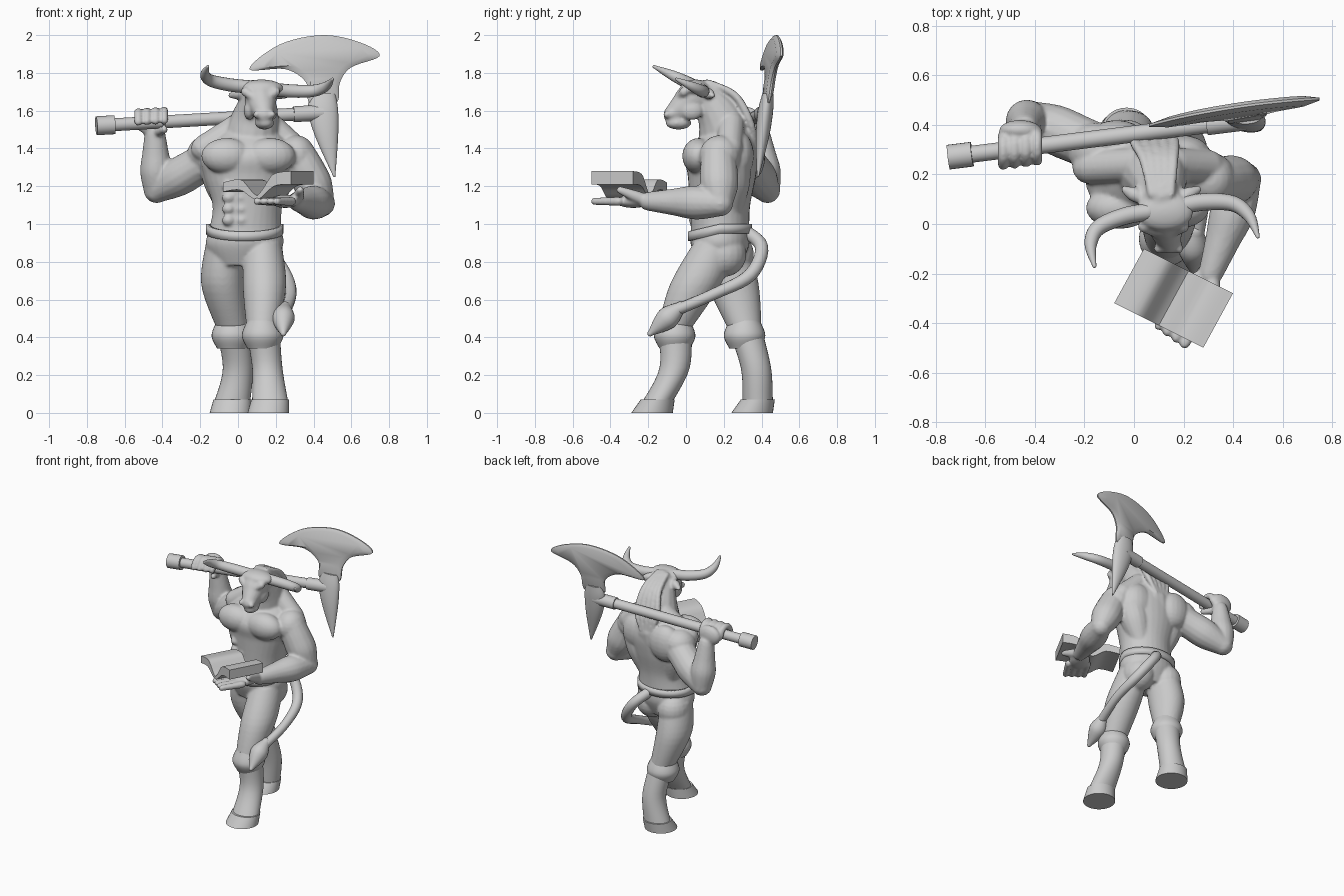
import bpy, bmesh, math
from mathutils import Euler, Matrix, Vector

cube = bpy.data.objects.get("Cube")
if cube:
    bpy.data.objects.remove(cube)

clay = bpy.data.materials.new("clay grey")
clay.use_nodes = True
clay.diffuse_color = (.6, .6, .6, 1)
clay.node_tree.nodes["Principled BSDF"].inputs["Base Color"].default_value = clay.diffuse_color

def select(objects):
    bpy.ops.object.select_all(action='DESELECT')
    for ob in objects:
        ob.select_set(True)
    bpy.context.view_layer.objects.active = objects[0]

def finish(name, bm):
    bmesh.ops.recalc_face_normals(bm, faces=bm.faces)
    mesh = bpy.data.meshes.new(name)
    bm.to_mesh(mesh)
    bm.free()
    mesh.materials.append(clay)
    ob = bpy.data.objects.new(name, mesh)
    bpy.context.collection.objects.link(ob)
    select([ob])
    bpy.ops.object.shade_smooth_by_angle(angle=math.radians(40))
    return ob

def spline(points, steps=6, closed=False):
    """Smooth curve through tuples of any length."""
    v = [Vector(p) for p in points]
    n, out = len(v), []
    for i in range(n if closed else n - 1):
        picks = [i - 1, i, i + 1, i + 2]
        a, b, c, d = [v[k % n] if closed else v[min(max(k, 0), n - 1)] for k in picks]
        for step in range(steps):
            t = step / steps
            bend = (a * 2 - b * 5 + c * 4 - d) * t ** 2 + (b * 3 - a - c * 3 + d) * t ** 3
            out.append(b + ((c - a) * t + bend) / 2)
    return out if closed else out + [v[-1]]

def skin(name, rings, capped=True):
    """Surface joining rings of equal vertex count."""
    bm = bmesh.new()
    loops = [[bm.verts.new(p) for p in ring] for ring in rings]
    for low, high in zip(loops, loops[1:]):
        for i in range(len(low)):
            bm.faces.new((low[i - 1], low[i], high[i], high[i - 1]))
    if capped:
        bm.faces.new(loops[0])
        bm.faces.new(loops[-1])
    return finish(name, bm)

def turn(sides):
    return [math.tau * k / sides for k in range(sides)]

def loft(name, stations):
    """Stack of level ellipses: x, y, z, half width, half depth."""
    return skin(name, [[(x + width * math.cos(a), y + depth * math.sin(a), z) for a in turn(32)]
                       for x, y, z, width, depth in spline(stations)])

def tube(name, stations):
    """Round form with rounded ends: x, y, z, radius."""
    path = [(Vector(p[:3]), max(p[3], .002)) for p in spline(stations)]
    first = (path[0][0] - path[1][0]).normalized()
    last = (path[-1][0] - path[-2][0]).normalized()

    def cap(centre, radius, way):
        return [(centre + way * radius * math.sin(a), radius * math.cos(a)) for a in (.5, 1, 1.4)]
    path = cap(*path[0], first)[::-1] + path + cap(*path[-1], last)
    rings, side = [], first.orthogonal()
    for i, (centre, radius) in enumerate(path):
        along = (path[min(i + 1, len(path) - 1)][0] - path[max(i - 1, 0)][0]).normalized()
        side = (side - along * side.dot(along)).normalized()
        up = along.cross(side)
        rings.append([centre + (side * math.cos(a) + up * math.sin(a)) * radius for a in turn(16)])
    return skin(name, rings)

def limb(name, start, end, *radii):
    """Straight muscle whose radii are spaced evenly from start to end."""
    start, end = Vector(start), Vector(end)
    return tube(name, [(*start.lerp(end, i / (len(radii) - 1)), r) for i, r in enumerate(radii)])

def rod(name, start, end, radius):
    """Flat-ended cylinder."""
    bm = bmesh.new()
    place = Matrix.LocRotScale((start + end) / 2, (end - start).to_track_quat('Z', 'Y'), None)
    bmesh.ops.create_cone(bm, cap_ends=True, segments=24, radius1=radius, radius2=radius,
                          depth=(end - start).length, matrix=place)
    return finish(name, bm)

def ball(name, centre, size, yaw=0):
    bm = bmesh.new()
    place = Matrix.LocRotScale(Vector(centre), Euler((0, 0, yaw)), Vector(size))
    bmesh.ops.create_uvsphere(bm, u_segments=20, v_segments=12, radius=1, matrix=place)
    return finish(name, bm)

# Torso
body = [loft("torso", [(.03, .18, .78, .15, .11), (.035, .18, .89, .205, .155), (.04, .18, .98, .19, .155),
                       (.05, .18, 1.1, .185, .16), (.05, .19, 1.25, .23, .18), (.06, .19, 1.37, .25, .19),
                       (.07, .23, 1.5, .14, .12)])]
for s in (-1, 1):
    body += [
        ball("chest", (.055 + s * .115, .065, 1.36), (.135, .085, .095)),
        ball("shoulder_blade", (.06 + s * .13, .31 - s * .03, 1.36), (.12, .08, .13)),
        limb("back_muscle", (.06 + s * .17, .24, 1.34), (.05 + s * .1, .24, 1.1), .1, .1, .07),
        limb("neck_muscle", (.09 + s * .07, .24, 1.53), (.06 + s * .24, .23, 1.4), .07, .07, .07),
        ball("buttock", (.03 + s * .1, .22 - s * .02, .84), (.11, .12, .12)),
    ]
    for row in range(4):
        body.append(ball("belly_muscle", (s * .035 - .015, .045, 1.02 + row * .06), (.035, .03, .03)))

# Neck and head, turned a little to its left
body += [
    tube("neck", [(.06, .23, 1.38, .16), (.09, .19, 1.55, .13), (.11, .11, 1.68, .085)]),
    tube("skull", [(.115, .13, 1.69, .07), (.12, .04, 1.67, .085), (.13, -.02, 1.62, .07), (.14, -.07, 1.58, .05)]),
    ball("nose", (.14, -.08, 1.58), (.055, .035, .035)),
    ball("jaw", (.14, -.04, 1.535), (.05, .07, .035), .2),
    ball("forehead", (.125, .05, 1.72), (.115, .08, .045)),
]
for s in (-1, 1):
    body += [
        limb("brow", (.12 + s * .02, -.04, 1.66), (.12 + s * .08, -.01, 1.7), .02, .025),
        ball("cheek", (.12 + s * .06, .03, 1.6), (.03, .06, .05)),
        ball("nostril", (.14 + s * .04, -.1, 1.58), (.02, .02, .02)),
        limb("ear", (.11 + s * .07, .1, 1.7), (.11 + s * .15, .14, 1.68), .02, .03, .015),
    ]
for k in range(-2, 3):
    body.append(tube("hair_lock", [(.11 + k * .02, .12, 1.75, .015), (.1 + k * .03, .26, 1.68, .02),
                                   (.08 + k * .04, .34, 1.54, .02), (.07 + k * .02, .37, 1.42, .01)]))

# Axe shaft line, from the butt to the socket
butt, socket = Vector((-.75, .27, 1.52)), Vector((.45, .42, 1.59))

# Right arm raised, fingers wrapped over the shaft
elbow, wrist = (-.43, .43, 1.18), (-.44, .39, 1.48)
body += [
    ball("right_shoulder", (-.16, .3, 1.37), (.11, .11, .1)),
    limb("right_upper_arm", (-.11, .29, 1.37), elbow, .1, .1, .1, .07),
    limb("right_forearm", elbow, wrist, .07, .085, .07, .055),
    ball("right_palm", (-.46, .38, 1.54), (.085, .04, .07)),
    limb("right_thumb", wrist, (-.39, .27, 1.5), .03, .025, .02),
]
for k in range(4):
    grip = butt.lerp(socket, .185 + k * .038)
    body.append(tube("right_finger", [(grip.x, grip.y + .06 * math.cos(a), grip.z + .06 * math.sin(a), .022)
                                      for a in (0, 1, 2, 3)]))

# Left arm held forward, palm under the book
elbow, wrist = (.445, .18, 1.11), (.31, -.2, 1.12)
body += [
    ball("left_shoulder", (.31, .18, 1.36), (.1, .11, .11)),
    limb("left_upper_arm", (.32, .17, 1.37), elbow, .09, .1, .1, .07),
    limb("left_forearm", elbow, wrist, .07, .09, .07, .05),
    ball("left_palm", (.25, -.28, 1.12), (.07, .1, .035), -.5),
    limb("left_thumb", wrist, (.33, -.35, 1.18), .035, .03, .02),
]
for k in range(4):
    knuckle = Vector((.18 + k * .035, -.28 - k * .025, 1.12))
    body.append(limb("left_finger", knuckle, knuckle + Vector((-.08, -.13, 0)), .024, .022, .02))

# Legs: thighs join the body, while boots, cuffs and hooves stay separate
def leg(side, hip, thigh, knee, shin, ankle):
    body.append(loft(side + "_thigh", [(*hip, .1, .12), (*thigh, .115, .135), (*knee, .085, .09)]))
    loft(side + "_boot", [(*knee, .09, .09), (*shin, .08, .08), (*ankle, .095, .08)])
    x, y, z = knee
    loft(side + "_cuff", [(x, y, z + .04, .08, .08), (x, y, z - .04, .11, .11), (x, y, z - .11, .08, .08)])
    x, y, z = ankle
    loft(side + "_hoof", [(x, y, z + .01, .1, .09), (x - .01, y - .03, 0, .11, .11)])

leg("left", (.13, .16, .9), (.14, .05, .68), (.13, -.06, .45), (.155, -.06, .24), (.17, -.15, .06))
leg("right", (-.07, .21, .9), (-.08, .25, .68), (-.03, .31, .45), (0, .37, .24), (-.03, .38, .06))

# Fuse the flesh into one smooth skin
select(body)
bpy.ops.object.join()
flesh = bpy.context.object
flesh.name = "body"
remesh = flesh.modifiers.new("fuse", 'REMESH')
remesh.mode, remesh.voxel_size = 'VOXEL', .009
flesh.modifiers.new("soften", 'SMOOTH').iterations = 4
for modifier in ("fuse", "soften"):
    bpy.ops.object.modifier_apply(modifier=modifier)
bpy.ops.object.shade_smooth()

# Horns sweep outward, then curl forward and up
crown, outward, curl = Vector((.12, .06, 1.72)), Vector((1, .18, -.1)), Vector((.05, -.17, .08))
for side, s in (("left", 1), ("right", -1)):
    tube(side + "_horn", [(*(crown + outward * s * reach + curl * rise), radius) for reach, rise, radius in
                          ((.06, 0, .035), (.16, 0, .035), (.27, .15, .032), (.32, .5, .025), (.33, 1, .008))])

# Belt band, dipping at the front
belt = skin("belt", [[(.035 + .205 * math.cos(a), .18 + .17 * math.sin(a), z + .04 * min(0, math.sin(a)))
                      for a in turn(48)] for z in (.95, 1)], capped=False)
belt.modifiers.new("thickness", 'SOLIDIFY').thickness = .02

# Tail with tuft
tube("tail", [(.06, .3, .97, .035), (.15, .4, .88, .035), (.25, .34, .73, .035),
              (.28, .15, .63, .03), (.25, -.06, .54, .03)])
tube("tail_tuft", [(.25, -.03, .56, .03), (.24, -.1, .5, .06), (.24, -.19, .42, .015)])

# Open book: cover and page block share one arched section, run along the spine
across, along, centre = Vector((.36, -.18, 0)), Vector((.06, .11, 0)), Vector((.16, -.3, 0))
arch = spline([(-.5, 1.18), (-.25, 1.19), (0, 1.14), (.25, 1.21), (.5, 1.22)])
pages = [(u, z + .01 + min(1, abs(u) * 5) * (.04 + .02 * u)) for u, z in arch]
cover = [(u, z - .01) for u, z in arch]
for name, top, bottom in (("book_pages", pages, arch), ("book_cover", arch, cover)):
    outline = [Vector((0, 0, z)) + centre + across * u for u, z in [*top, *bottom[::-1]]]
    skin(name, [[p + along * s for p in outline] for s in (-1, 1)])

# Axe handle, butt cap and collar
rod("axe_handle", butt, socket, .034)
rod("handle_cap", butt, butt.lerp(socket, .08), .05)
rod("handle_collar", butt.lerp(socket, .87), socket, .042)

# Axe head, leaning back and turned a little
def lean(x, z):
    return socket.y + .14 * (x - socket.x + z - socket.z)

edge = spline([(.06, 1.82), (.22, 1.95), (.45, 2), (.65, 1.96), (.75, 1.89), (.6, 1.83), (.54, 1.75),
               (.52, 1.64), (.38, 1.64), (.36, 1.75), (.25, 1.82)], closed=True)
middle = Vector((.44, 1.9))
rings = []
for scale, offset in ((.8, -.02), (1, -.005), (1, .005), (.8, .02)):
    rings.append([(x, lean(x, z) + offset, z) for x, z in (middle + (p - middle) * scale for p in edge)])
skin("axe_blade", rings)
loft("axe_spike", [(x, lean(x, z), z, width, depth) for x, z, width, depth in (
    (.45, 1.69, .065, .03), (.45, 1.6, .08, .04), (.47, 1.46, .06, .035), (.51, 1.25, .005, .005))])
